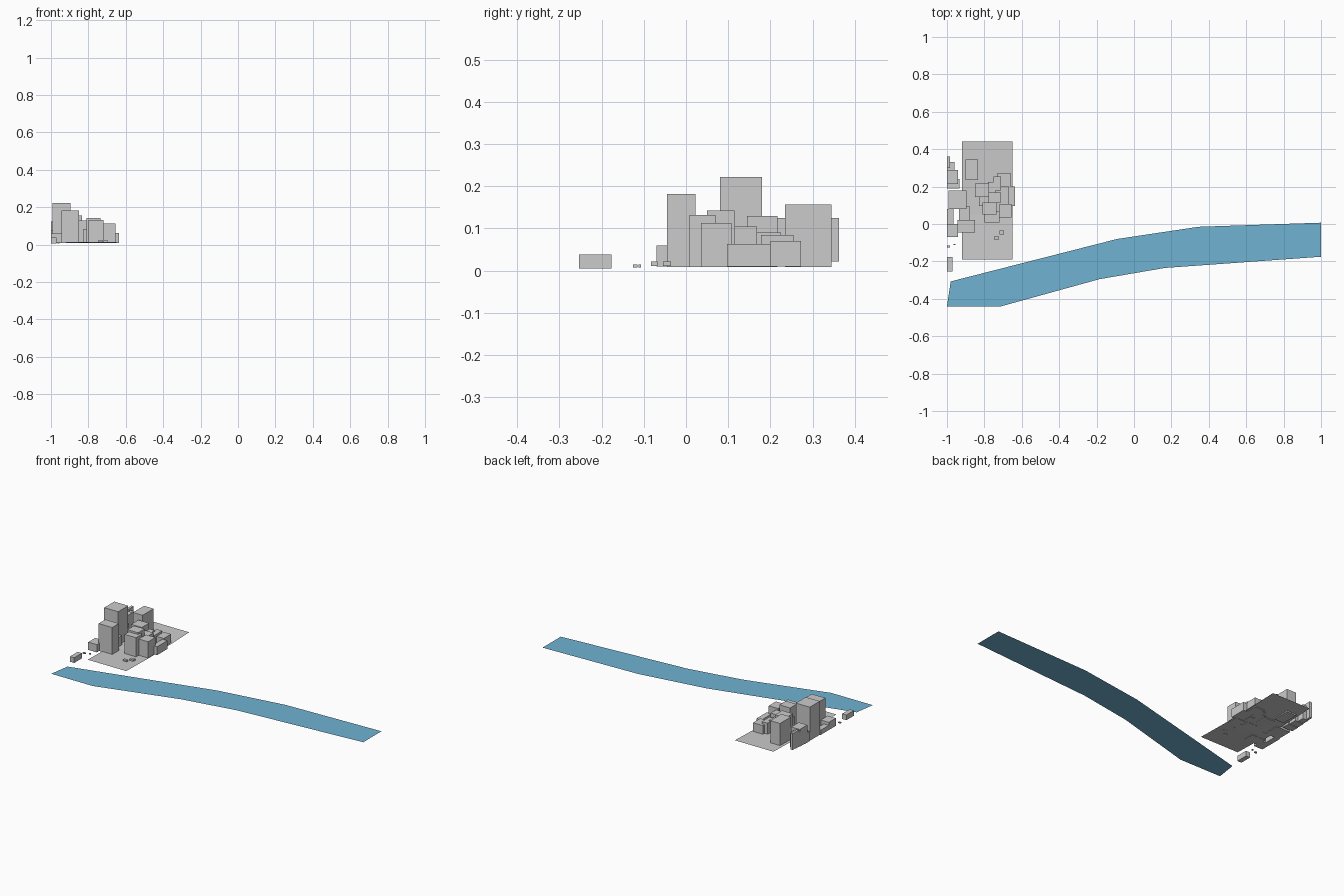
import bpy


def sheet(name, verts, faces):
    me = bpy.data.meshes.new(name)
    me.from_pydata(verts, [], faces)
    ob = bpy.data.objects.new(name, me)
    bpy.context.collection.objects.link(ob)
    return ob


def box(name, x0, x1, y0, y1, z0, z1):
    v = [(x, y, z) for z in (z0, z1) for x, y in ((x0, y0), (x1, y0), (x1, y1), (x0, y1))]
    f = [(3, 2, 1, 0), (4, 5, 6, 7), (0, 1, 5, 4), (1, 2, 6, 5), (2, 3, 7, 6), (3, 0, 4, 7)]
    return sheet(name, v, f)


# river: flat ribbon outline
river = [(-1, -0.44), (-0.71, -0.44), (-0.185, -0.295), (0.165, -0.235), (1, -0.175),
         (1, 0.007), (0.345, -0.015), (-0.09, -0.08), (-0.98, -0.307)]
ob = sheet("river", [(x, y, 0) for x, y in river], [tuple(range(len(river)))])
mat = bpy.data.materials.new("water")
mat.diffuse_color = (0.16, 0.45, 0.65, 1)
ob.data.materials.append(mat)

# city ground: gently bowed sheet
prof = [(-0.19, 0.015), (-0.05, 0.012), (0.05, 0.010), (0.2, 0.013), (0.44, 0.020)]
verts = [(x, y, z) for y, z in prof for x in (-0.92, -0.65)]
sheet("city_ground", verts, [(2 * i, 2 * i + 1, 2 * i + 3, 2 * i + 2) for i in range(len(prof) - 1)])

# towers: x0, x1, y0, y1, top
towers = [
    (-0.993, -0.895, 0.08, 0.18, 0.222),
    (-0.945, -0.85, -0.045, 0.022, 0.182),
    (-0.90, -0.833, 0.235, 0.345, 0.157),
    (-0.81, -0.735, 0.05, 0.115, 0.143),
    (-0.80, -0.72, 0.008, 0.07, 0.132),
    (-0.85, -0.775, 0.145, 0.217, 0.13),
    (-0.72, -0.655, 0.036, 0.108, 0.113),
]
for i, (x0, x1, y0, y1, z1) in enumerate(towers):
    box(f"tower_{i + 1}", x0, x1, y0, y1, 0.009, z1)

# mid-rise blocks around the towers
blocks = [
    (-0.78, -0.71, 0.115, 0.168, 0.105),
    (-0.75, -0.71, 0.178, 0.255, 0.084),
    (-0.78, -0.74, 0.155, 0.225, 0.09),
    (-0.73, -0.66, 0.20, 0.272, 0.07),
    (-0.67, -0.635, 0.097, 0.20, 0.063),
    (-0.83, -0.78, 0.095, 0.145, 0.085),
    (-0.935, -0.88, 0.02, 0.095, 0.07),
    (-1.0, -0.94, -0.07, 0.0, 0.059),
    (-1.0, -0.965, 0.0, 0.08, 0.04),
]
for i, (x0, x1, y0, y1, z1) in enumerate(blocks):
    box(f"block_{i + 1}", x0, x1, y0, y1, 0.01, z1)

# stepped row along the west edge
for i, (x1, y0, y1, z1) in enumerate([(-0.985, 0.30, 0.362, 0.125), (-0.96, 0.255, 0.332, 0.11),
                                      (-0.94, 0.215, 0.29, 0.125), (-0.932, 0.19, 0.24, 0.075)]):
    box(f"west_row_{i + 1}", -1.0, x1, y0, y1, 0.022 - 0.003 * i, z1)

# small sheds toward the river
sheds = [(-1.0, -0.97, -0.253, -0.177, 0.005, 0.038),
         (-1.0, -0.985, -0.125, -0.115, 0.007, 0.014),
         (-0.966, -0.955, -0.113, -0.106, 0.007, 0.014),
         (-0.72, -0.695, -0.055, -0.035, 0.011, 0.022),
         (-0.748, -0.722, -0.083, -0.068, 0.011, 0.022)]
for i, s in enumerate(sheds):
    box(f"shed_{i + 1}", *s)
